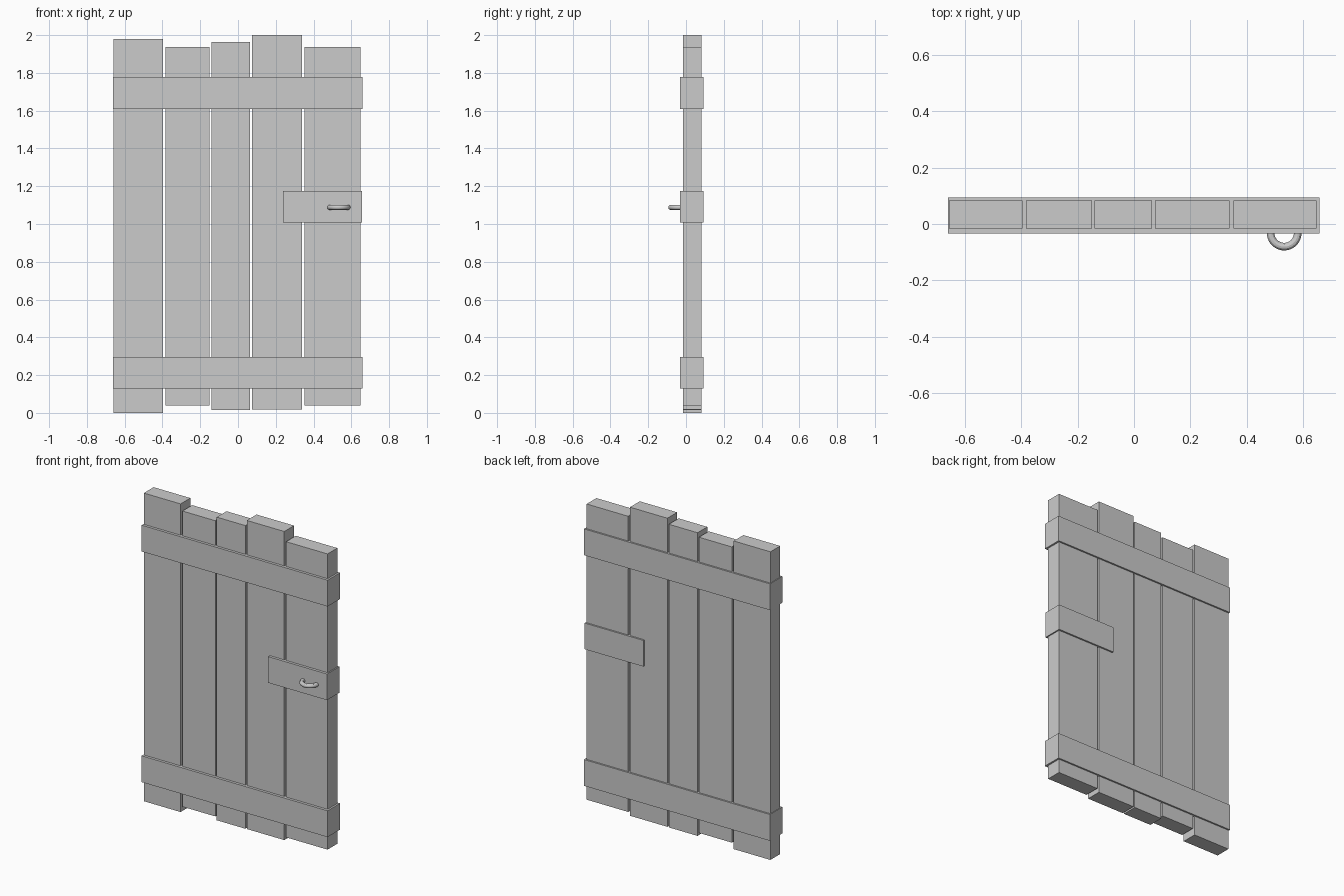
import bpy
import math

if "Cube" in bpy.data.objects:
    bpy.data.objects.remove(bpy.data.objects["Cube"])

PLANK_Y = (-0.016, 0.083)
RAIL_Y = (-0.033, 0.0935)


def box(name, x, y, z):
    """Box spanning the (min, max) ranges on each axis."""
    bpy.ops.mesh.primitive_cube_add(size=1, location=[sum(r) / 2 for r in (x, y, z)])
    ob = bpy.context.object
    ob.name = name
    ob.scale = [r[1] - r[0] for r in (x, y, z)]
    bpy.ops.object.transform_apply(location=False, rotation=False, scale=True)
    return ob


# Vertical planks of uneven width and length: x range, z range
planks = [
    ((-0.658, -0.397), (0.0, 1.98)),
    ((-0.384, -0.150), (0.038, 1.938)),
    ((-0.140, 0.064), (0.016, 1.964)),
    ((0.074, 0.340), (0.017, 2.0)),
    ((0.353, 0.648), (0.038, 1.938)),
]
for i, (x, z) in enumerate(planks, 1):
    box(f"plank_{i}", x, PLANK_Y, z)

# Cross rails wrapping both faces of the door
box("lower_rail", (-0.662, 0.660), RAIL_Y, (0.128, 0.297))
box("upper_rail", (-0.662, 0.660), RAIL_Y, (1.61, 1.779))

# Lock block behind the handle
box("lock_block", (0.238, 0.656), RAIL_Y, (1.007, 1.175))

# Half-ring handle: swept arc with its ends seated in the lock block
curve = bpy.data.curves.new("handle", "CURVE")
curve.dimensions = "3D"
curve.bevel_depth = 0.0135
curve.bevel_resolution = 4
curve.use_fill_caps = True
steps = 24
arc = curve.splines.new("POLY")
arc.points.add(steps)
for i, p in enumerate(arc.points):
    a = math.radians(-5 + 190 * i / steps)
    p.co = (0.534 - 0.048 * math.cos(a), -0.0325 - 0.048 * math.sin(a), 1.088, 1)
handle = bpy.data.objects.new("handle", curve)
bpy.context.collection.objects.link(handle)
bpy.ops.object.select_all(action="DESELECT")
handle.select_set(True)
bpy.context.view_layer.objects.active = handle
bpy.ops.object.convert(target="MESH")
bpy.ops.object.shade_smooth_by_angle()
